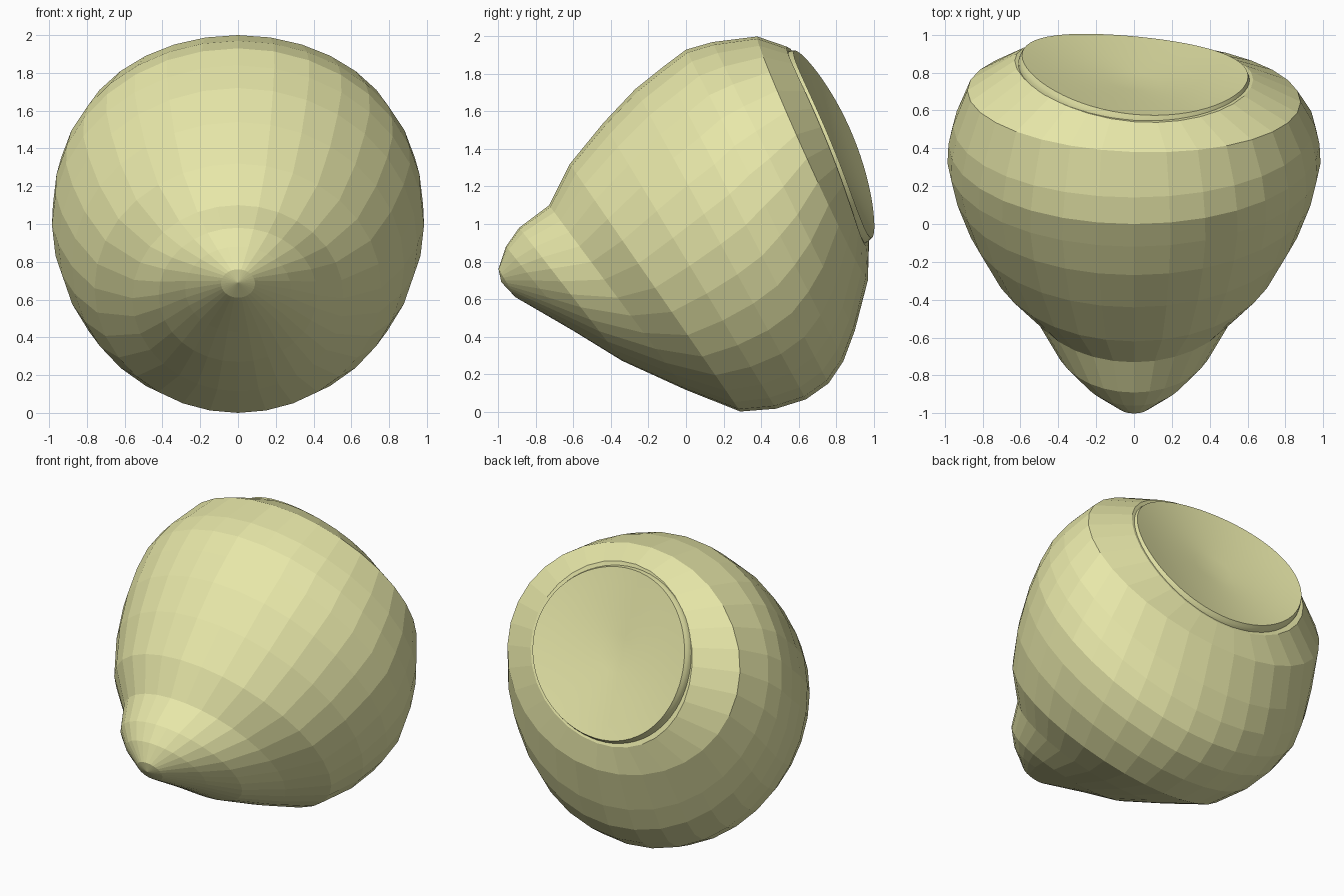
import bpy, bmesh, math
from mathutils import Vector

old = bpy.data.objects.get("Cube")
if old:
    bpy.data.objects.remove(old, do_unlink=True)

shell_mat = bpy.data.materials.new("pale_olive")
shell_mat.use_nodes = True
colour = (0.81, 0.81, 0.40, 1)
shell_mat.diffuse_color = colour
shell_mat.node_tree.nodes["Principled BSDF"].inputs["Base Color"].default_value = colour


def loft(name, rings, start=None, end=None):
    """Skin a list of point rings, closing the ends with fans."""
    bm = bmesh.new()
    loops = [[bm.verts.new(p) for p in ring] for ring in rings]
    n = len(loops[0])
    for a, b in zip(loops, loops[1:]):
        for i in range(n):
            j = (i + 1) % n
            bm.faces.new((a[i], a[j], b[j], b[i]))
    for tip, loop in ((start, loops[0]), (end, loops[-1])):
        if tip is not None:
            v = bm.verts.new(tip)
            for i in range(n):
                bm.faces.new((v, loop[i], loop[(i + 1) % n]))
    bmesh.ops.recalc_face_normals(bm, faces=bm.faces)
    mesh = bpy.data.meshes.new(name)
    bm.to_mesh(mesh)
    bm.free()
    mesh.materials.append(shell_mat)
    obj = bpy.data.objects.new(name, mesh)
    bpy.context.collection.objects.link(obj)
    return obj


def slanted_ring(y_top, z_top, y_low, z_low, half_width, bulge=0, skew=0, n=32):
    """Oval ring; bulge pushes both sides back, skew pushes only the right side back."""
    top, low = Vector((0, y_top, z_top)), Vector((0, y_low, z_low))
    mid, up = (top + low) / 2, (top - low) / 2
    ring = []
    for i in range(n):
        c, s = math.cos(math.tau * i / n), math.sin(math.tau * i / n)
        ring.append(mid + up * c + Vector((half_width * s, bulge * s * s - skew * s, 0)))
    return ring


# Nut shell: slanted rings from the pointed tip to the flattened back
sections = [
    (-1.00, .76, -.91, .61, .09),
    (-.96, .88, -.60, .43, .28),
    (-.89, .98, -.34, .27, .42),
    (-.73, 1.10, 0, .115, .56),
    (-.62, 1.32, .29, .0, .76),
    (-.44, 1.54, .48, .015, .88),
    (-.27, 1.72, .64, .065, .95),
    (-.12, 1.84, .76, .15, .985),
    (0, 1.93, .84, .27, .98),
    (.14, 1.97, .90, .43, .955),
    (.38, 2.00, .97, .70, .88, 0, .03),
    (.54, 1.945, .965, .88, .63, .06, .05),
]
loft("nut_shell", [slanted_ring(*s) for s in sections],
     start=(0, -.985, .69), end=(0, .72, 1.41))

# Base scar: a dished, slightly saddle-shaped oval disc with a thin rim
normal = Vector((.10, .92, .38)).normalized()
across = Vector((1, 0, 0))
across = (across - normal * across.dot(normal)).normalized()
upward = across.cross(normal)
centre = Vector((0, .785, 1.425))


def disc_ring(scale, depth, n=64):
    ring = []
    for i in range(n):
        c, s = scale * math.cos(math.tau * i / n), scale * math.sin(math.tau * i / n)
        ring.append(centre + normal * (depth + .055 * c * c)
                    + across * (.60 * c) + upward * (.54 * s))
    return ring


profile = [(1.02, -.12), (1.025, -.04), (1.015, -.02), (1, 0), (.8, -.01), (.55, -.02), (.22, -.035)]
scar = loft("base_scar", [disc_ring(*p) for p in profile], end=centre - normal * .04)
bpy.ops.object.select_all(action="DESELECT")
scar.select_set(True)
bpy.context.view_layer.objects.active = scar
bpy.ops.object.shade_smooth_by_angle(angle=math.radians(30))
